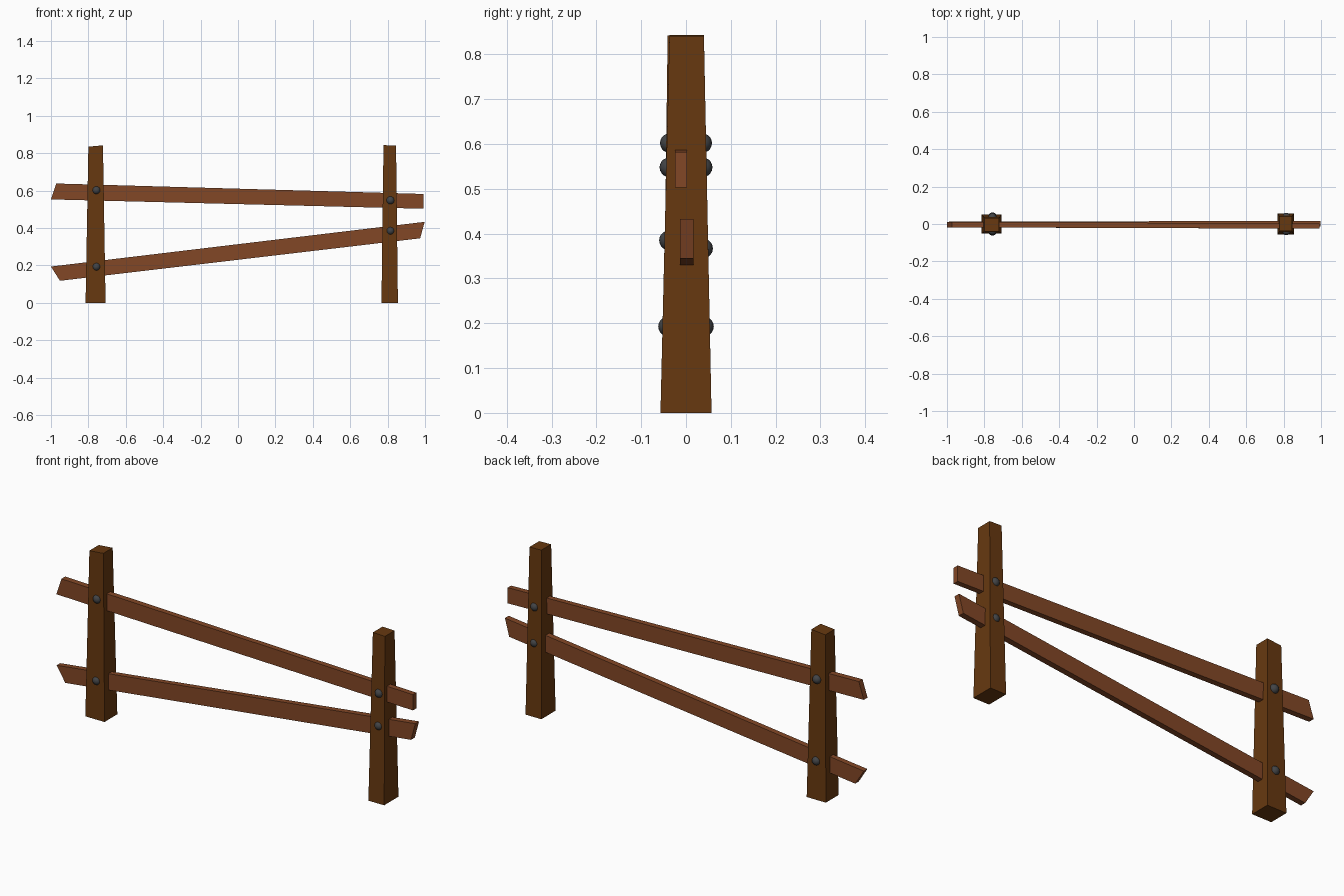
import bpy, bmesh

if "Cube" in bpy.data.objects:
    bpy.data.objects.remove(bpy.data.objects["Cube"])


def material(name, rgb):
    m = bpy.data.materials.new(name)
    m.diffuse_color = (*rgb, 1)
    m.use_nodes = True
    m.node_tree.nodes["Principled BSDF"].inputs["Base Color"].default_value = m.diffuse_color
    return m


POST = material("dark_wood", (0.135, 0.04, 0.005))
RAIL = material("red_brown_wood", (0.225, 0.063, 0.019))
IRON = material("dark_iron", (0.055, 0.058, 0.062))


def finish(bm, name, mat):
    bmesh.ops.recalc_face_normals(bm, faces=bm.faces)
    me = bpy.data.meshes.new(name)
    bm.to_mesh(me)
    bm.free()
    me.materials.append(mat)
    ob = bpy.data.objects.new(name, me)
    bpy.context.collection.objects.link(ob)
    return ob


def loft(name, a, b, mat):
    """Solid between two four-cornered end loops."""
    bm = bmesh.new()
    va = [bm.verts.new(p) for p in a]
    vb = [bm.verts.new(p) for p in b]
    bm.faces.new(va)
    bm.faces.new(vb)
    for i in range(4):
        j = (i + 1) % 4
        bm.faces.new((va[i], va[j], vb[j], vb[i]))
    return finish(bm, name, mat)


def post(name, bottom, top, z_left, z_right):
    def ring(r, zl, zr):
        x0, x1, y0, y1 = r
        return [(x0, y0, zl), (x1, y0, zr), (x1, y1, zr), (x0, y1, zl)]
    loft(name, ring(bottom, 0, 0), ring(top, z_left, z_right), POST)


def rail(name, left, right):
    # each end: lower x,z  upper x,z  y range
    def ring(e):
        (xb, zb), (xt, zt), (y0, y1) = e
        return [(xb, y0, zb), (xb, y1, zb), (xt, y1, zt), (xt, y0, zt)]
    loft(name, ring(left), ring(right), RAIL)


# tapered posts
post("left_post", (-0.815, -0.708, -0.052, 0.05), (-0.80, -0.722, -0.041, 0.033), 0.835, 0.842)
post("right_post", (0.767, 0.855, -0.057, 0.057), (0.778, 0.845, -0.037, 0.04), 0.843, 0.841)

# slanted rails with angled ends
rail("upper_rail", ((-1.0, 0.553), (-0.972, 0.638), (-0.018, 0.012)),
     ((0.993, 0.503), (0.993, 0.582), (-0.025, 0.002)))
rail("lower_rail", ((-0.952, 0.118), (-1.0, 0.194), (-0.016, 0.012)),
     ((0.974, 0.345), (0.998, 0.433), (-0.013, 0.017)))

# round bolt heads on front and back: x, front z, back z, reach
bolts = [("left_upper", -0.757, 0.602, 0.602, 0.058),
         ("left_lower", -0.757, 0.193, 0.193, 0.062),
         ("right_upper", 0.815, 0.548, 0.548, 0.059),
         ("right_lower", 0.815, 0.385, 0.367, 0.060)]
for label, x, zf, zb, reach in bolts:
    for side, s, z in (("front", -1, zf), ("back", 1, zb)):
        bm = bmesh.new()
        bmesh.ops.create_uvsphere(bm, u_segments=16, v_segments=10, radius=0.022)
        for f in bm.faces:
            f.smooth = True
        ob = finish(bm, f"{label}_{side}_bolt", IRON)
        ob.location = (x, s * (reach - 0.022), z)
